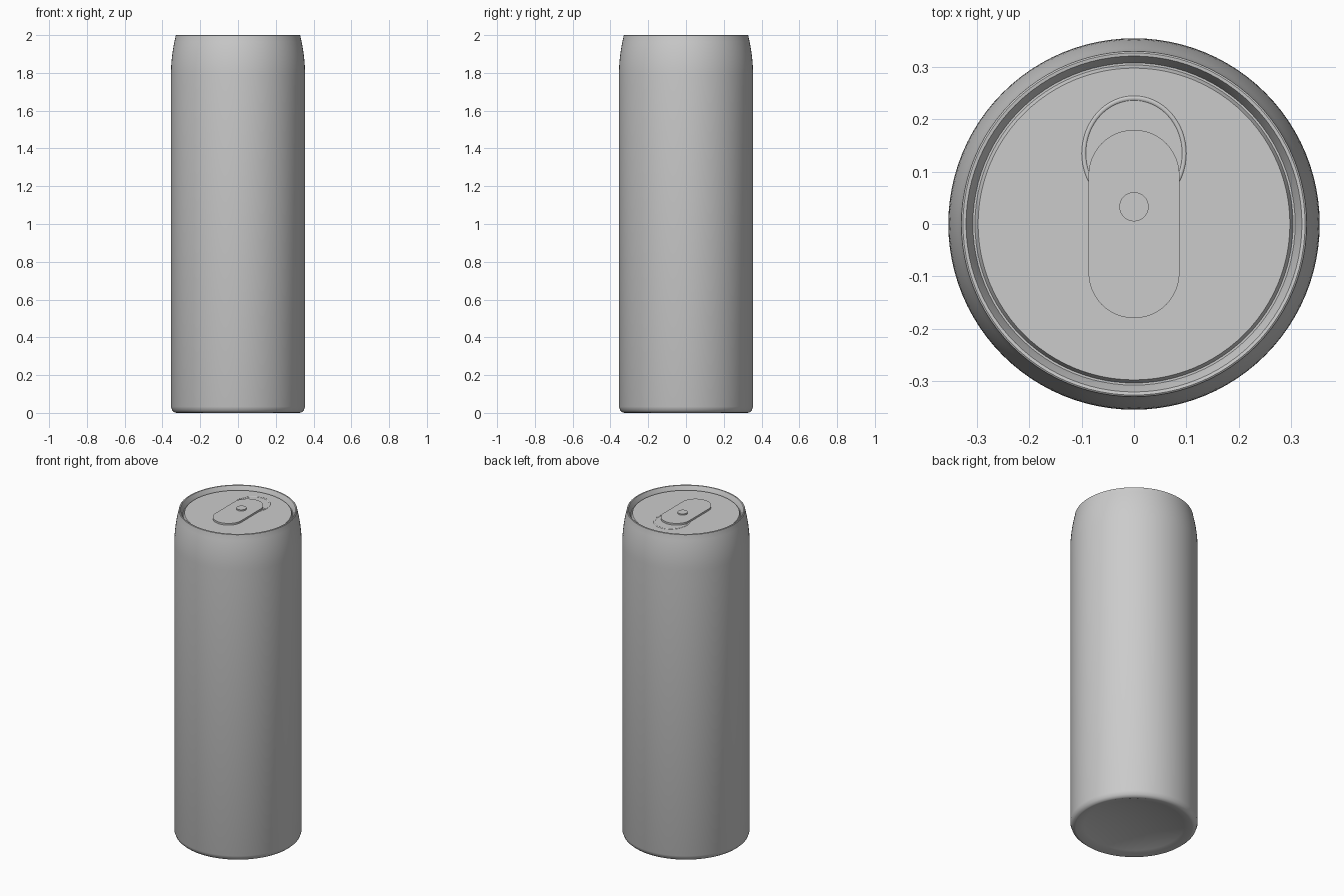
import bpy, bmesh, math

if "Cube" in bpy.data.objects:
    bpy.data.objects.remove(bpy.data.objects["Cube"])


def finish(name, bm, angle=35):
    bmesh.ops.remove_doubles(bm, verts=bm.verts, dist=1e-5)
    bmesh.ops.recalc_face_normals(bm, faces=bm.faces)
    me = bpy.data.meshes.new(name)
    bm.to_mesh(me)
    bm.free()
    ob = bpy.data.objects.new(name, me)
    bpy.context.collection.objects.link(ob)
    bpy.ops.object.select_all(action='DESELECT')
    ob.select_set(True)
    bpy.context.view_layer.objects.active = ob
    bpy.ops.object.shade_smooth_by_angle(angle=math.radians(angle))
    return ob


def lathe(name, profile, steps=96, angle=35):
    bm = bmesh.new()
    vs = [bm.verts.new((r, 0, z)) for r, z in profile]
    es = [bm.edges.new(p) for p in zip(vs, vs[1:])]
    bmesh.ops.spin(bm, geom=vs + es, cent=(0, 0, 0), axis=(0, 0, 1),
                   angle=2 * math.pi, steps=steps)
    return finish(name, bm, angle)


# Can body: domed base, straight wall, curved neck, rim, countersink and lid panel
base = [(0, 0.05), (0.10, 0.045), (0.20, 0.032), (0.28, 0.014), (0.325, 0.0),
        (0.337, 0.003), (0.348, 0.013), (0.355, 0.033)]
neck = [(0.355 - 0.024 * t ** 2, 1.79 + 0.20 * t) for t in [i / 8 for i in range(9)]]
lid = [(0.330, 1.998), (0.327, 2.0), (0.321, 1.999), (0.319, 1.995),
       (0.308, 1.966), (0.304, 1.966), (0.298, 1.979), (0, 1.979)]
lathe("can_body", base + neck + lid)

# Pull tab: rounded pill plate
bm = bmesh.new()
R, H = 0.087, 0.093
ring = []
for side, start in ((1, 0), (-1, math.pi)):
    for i in range(25):
        a = start + math.pi * i / 24
        ring.append(bm.verts.new((R * math.cos(a), side * H + R * math.sin(a), 1.977)))
face = bm.faces.new(ring)
ext = bmesh.ops.extrude_face_region(bm, geom=[face])
bmesh.ops.translate(bm, vec=(0, 0, 0.013),
                    verts=[v for v in ext["geom"] if isinstance(v, bmesh.types.BMVert)])
finish("pull_tab", bm)

# Rivet holding the tab
rivet = lathe("tab_rivet", [(0, 1.978), (0.028, 1.978), (0.028, 1.998), (0, 1.998)], 32)
rivet.location.y = 0.033

# Raised score line round the opening, nearly flush with the panel
score = lathe("opening_score_line",
              [(0.096 + 0.005 * math.cos(a), 0.004 * math.sin(a))
               for a in [2 * math.pi * i / 8 for i in range(9)]], 64, 60)
score.location = (0, 0.135, 1.977)
score.scale.y = 1.1
